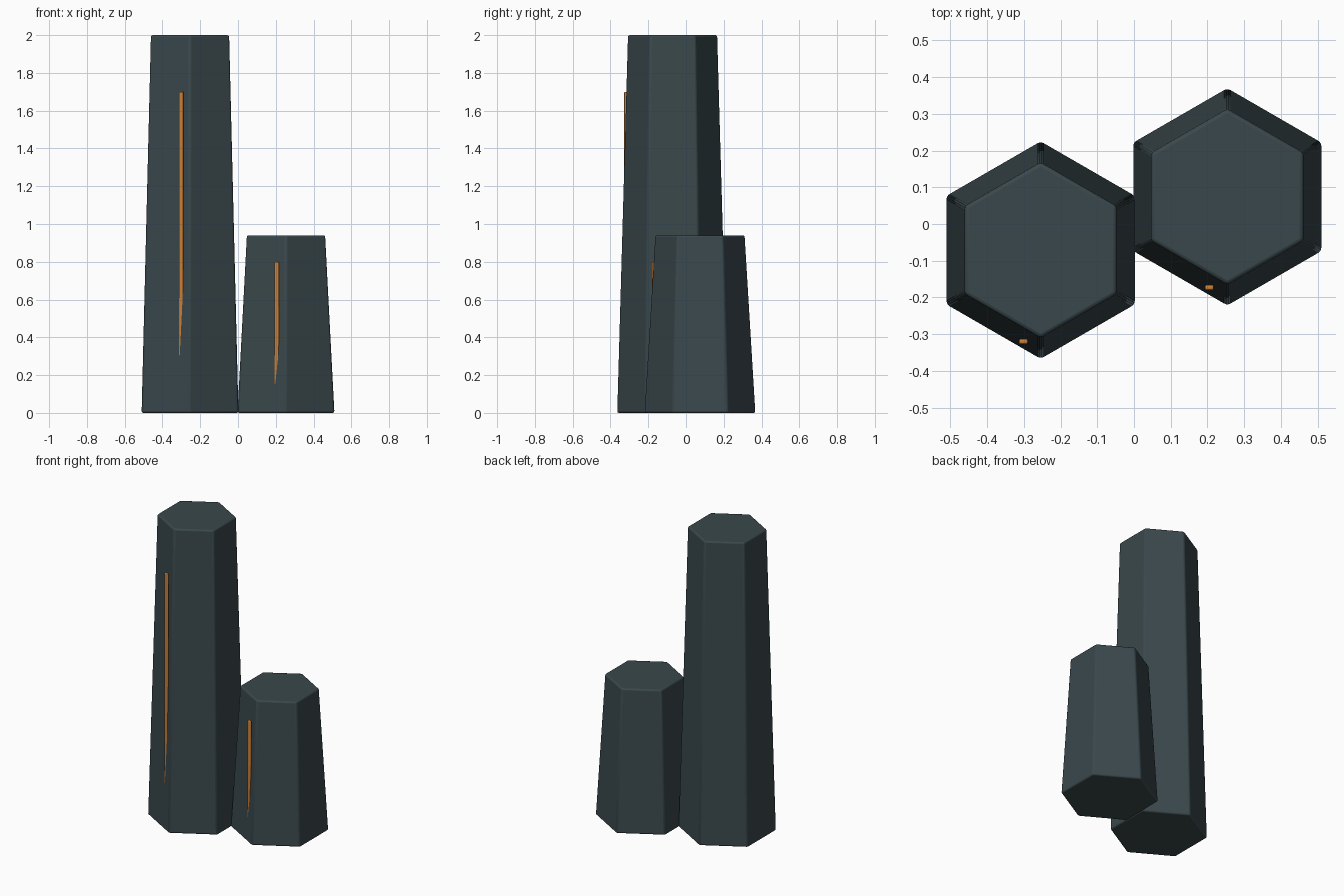
import bpy, math

if "Cube" in bpy.data.objects:
    bpy.data.objects.remove(bpy.data.objects["Cube"])


def material(name, rgb):
    m = bpy.data.materials.new(name)
    m.diffuse_color = (*rgb, 1)
    m.use_nodes = True
    m.node_tree.nodes["Principled BSDF"].inputs["Base Color"].default_value = m.diffuse_color
    return m


slate = material("dark slate", (0.042, 0.064, 0.072))
orange = material("glowing orange", (0.60, 0.21, 0.035))


def finish(ob, name, mat, width):
    # Rounded edges, flat faces kept crisp
    ob.name = name
    ob.data.materials.append(mat)
    bpy.ops.object.transform_apply(location=False, rotation=True, scale=True)
    b = ob.modifiers.new("rounded edges", 'BEVEL')
    b.width = width
    b.segments = 3
    b.limit_method = 'ANGLE'
    b.angle_limit = math.radians(30)
    bpy.ops.object.shade_smooth_by_angle(angle=math.radians(30))


def column(name, x, y, height):
    # Tapered six-sided pillar with corners on the y axis
    bpy.ops.mesh.primitive_cone_add(vertices=6, radius1=0.296, radius2=0.239,
                                    depth=height, location=(x, y, height / 2))
    finish(bpy.context.object, name, slate, 0.01)


def vein(name, x, y, bottom, top):
    # Slim upright strip that sinks into the sloping face
    bpy.ops.mesh.primitive_cube_add(size=1, location=(x, y, (bottom + top) / 2))
    ob = bpy.context.object
    ob.scale = (0.024, 0.014, top - bottom)
    finish(ob, name, orange, 0.005)


column("tall_column", -0.254, -0.071, 2.0)
column("short_column", 0.254, 0.074, 0.94)
vein("tall_vein", -0.301, -0.320, 0.30, 1.70)
vein("short_vein", 0.205, -0.173, 0.14, 0.80)
